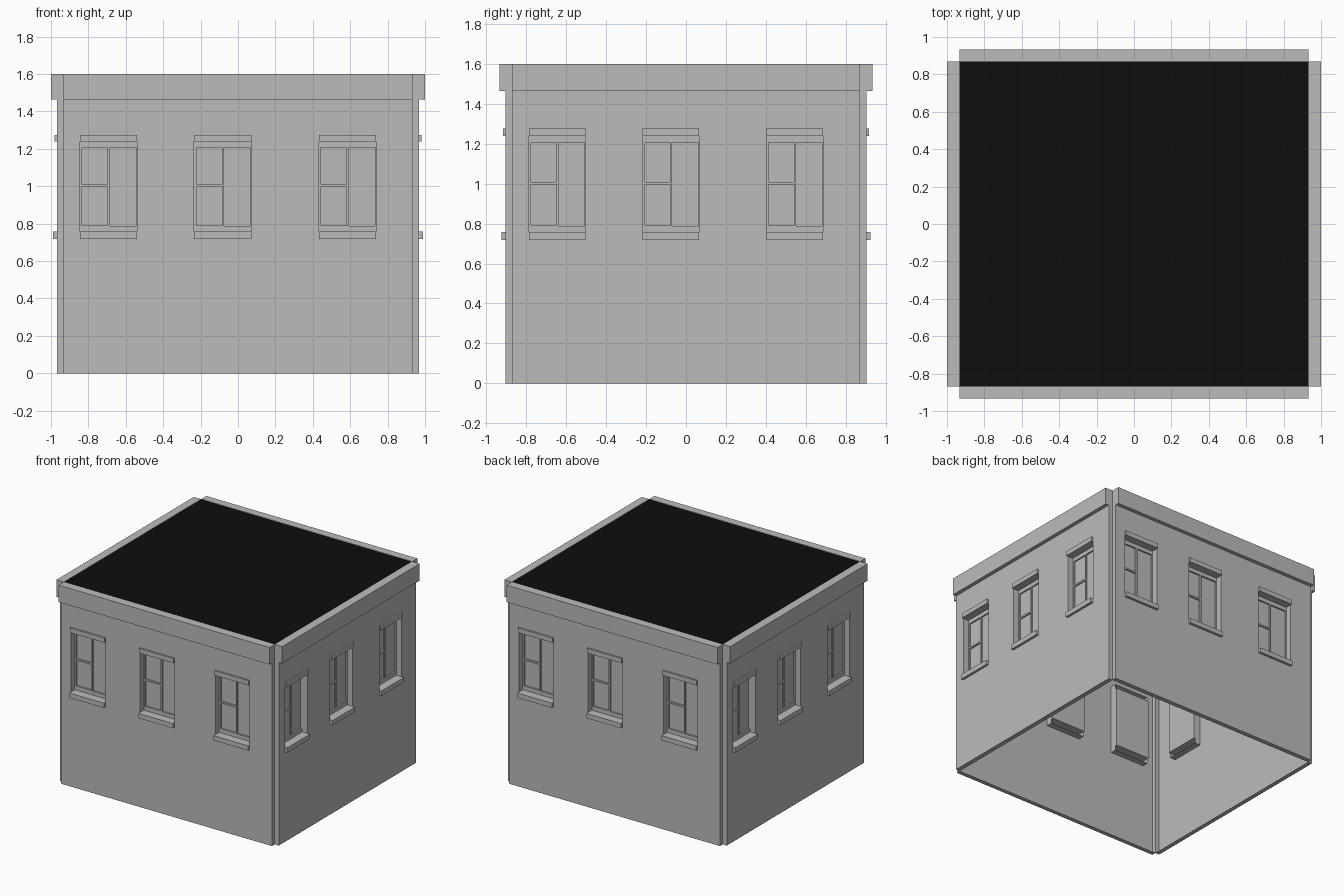
import bpy, bmesh, math
from mathutils import Matrix

if "Cube" in bpy.data.objects:
    bpy.data.objects.remove(bpy.data.objects["Cube"])

HX, HY = 0.933, 0.868            # half room size (inner planes of the facades)
WALL, CORNICE = 0.036, 0.066     # outward depth of wall face and cornice
FRAME, GLASS = -0.012, -0.024    # window layers, set back behind the wall
WINDOWS = (-0.846, -0.234, 0.432)  # left edge of each window
W = 0.305                        # window width


def material(name, v):
    m = bpy.data.materials.new(name)
    m.diffuse_color = (v, v, v, 1)
    m.use_nodes = True
    m.node_tree.nodes["Principled BSDF"].inputs["Base Color"].default_value = m.diffuse_color
    return m


grey = material("grey_plaster", 0.5)
black = material("black_roofing", 0.004)


def shell(bm, rect, front, rim=None, holes=(), reveal=0.0):
    """Open-backed plate u0,u1,z0,z1 with folded rim and reveals around rectangular holes."""
    us = sorted({u for r in (rect, *holes) for u in r[:2]})
    zs = sorted({z for r in (rect, *holes) for z in r[2:]})

    def inside(i, j):
        return 0 <= i < len(us) - 1 and 0 <= j < len(zs) - 1

    def solid(i, j):
        if not inside(i, j):
            return False
        u, z = (us[i] + us[i + 1]) / 2, (zs[j] + zs[j + 1]) / 2
        return not any(h[0] < u < h[1] and h[2] < z < h[3] for h in holes)

    def quad(pts):
        bm.faces.new([bm.verts.new((u, -d, z)) for u, d, z in pts])

    for i in range(len(us) - 1):
        for j in range(len(zs) - 1):
            if not solid(i, j):
                continue
            c = [(us[i], zs[j]), (us[i + 1], zs[j]),
                 (us[i + 1], zs[j + 1]), (us[i], zs[j + 1])]
            quad([(u, front, z) for u, z in c])
            for k, (di, dj) in enumerate(((0, -1), (1, 0), (0, 1), (-1, 0))):
                n = (i + di, j + dj)
                if solid(*n):
                    continue
                back = reveal if inside(*n) else rim
                if back is not None:
                    a, b = c[k], c[(k + 1) % 4]
                    quad([(b[0], front, b[1]), (a[0], front, a[1]),
                          (a[0], back, a[1]), (b[0], back, b[1])])


def build_wall(bm):
    holes = [(u, u + W, 0.719, 1.275) for u in WINDOWS]
    shell(bm, (-HX, HX, 0, 1.464), WALL, 0, holes, FRAME)


def build_cornice(bm):
    shell(bm, (-HX, HX, 1.464, 1.6), CORNICE, 0)


def build_lintels(bm):
    for u in WINDOWS:
        shell(bm, (u, u + W, 1.238, 1.275), WALL + 0.013, FRAME)


def build_sills(bm):
    for u in WINDOWS:
        shell(bm, (u, u + W, 0.719, 0.757), WALL + 0.02, FRAME)


def build_frames(bm):
    # two stacked panes on the left, one tall pane on the right
    for u in WINDOWS:
        panes = [(u + 0.012, u + 0.148, 1.008, 1.206),
                 (u + 0.012, u + 0.148, 0.791, 0.995),
                 (u + 0.159, u + 0.301, 0.788, 1.206)]
        shell(bm, (u, u + W, 0.757, 1.238), FRAME, GLASS, panes, GLASS)


def build_panes(bm):
    for u in WINDOWS:
        shell(bm, (u, u + W, 0.757, 1.238), GLASS)


def make_mesh(name, build):
    bm = bmesh.new()
    build(bm)
    bmesh.ops.remove_doubles(bm, verts=bm.verts, dist=1e-5)
    me = bpy.data.meshes.new(name)
    bm.to_mesh(me)
    bm.free()
    me.materials.append(grey)
    return me


# Four facades share the same parts; the sides are squeezed to fit
PARTS = {"wall": build_wall, "cornice": build_cornice, "lintels": build_lintels,
         "sills": build_sills, "window_frames": build_frames, "window_panes": build_panes}
for part, build in PARTS.items():
    me = make_mesh(part, build)
    for k, side in enumerate(("front", "right", "back", "left")):
        ob = bpy.data.objects.new(f"{side}_{part}", me)
        bpy.context.collection.objects.link(ob)
        offset, squeeze = (HY, 1) if k % 2 == 0 else (HX, HY / HX)
        ob.matrix_world = (Matrix.Rotation(k * math.pi / 2, 4, 'Z')
                           @ Matrix.Translation((0, -offset, 0))
                           @ Matrix.Diagonal((squeeze, 1, 1, 1)))

# Flat roof between the cornices
bpy.ops.mesh.primitive_plane_add(size=2, location=(0, 0, 1.598))
roof = bpy.context.object
roof.name = "roof"
roof.scale = (HX, HY, 1)
roof.data.materials.append(black)
